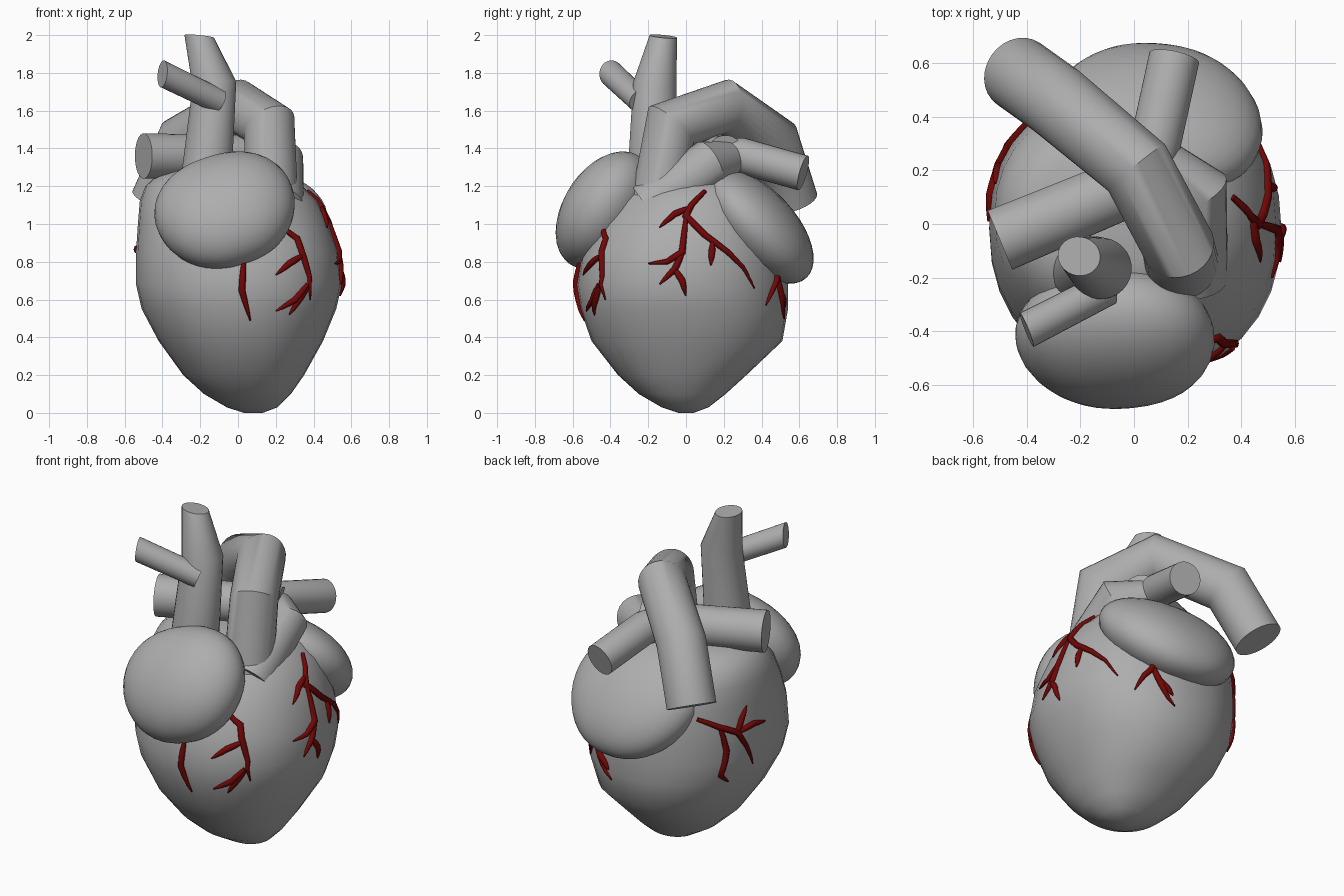
import bpy, bmesh, math
from mathutils import Vector, Euler
from mathutils.bvhtree import BVHTree

if "Cube" in bpy.data.objects:
    bpy.data.objects.remove(bpy.data.objects["Cube"])


def material(name, rgb):
    m = bpy.data.materials.new(name)
    m.diffuse_color = (*rgb, 1)
    m.use_nodes = True
    m.node_tree.nodes["Principled BSDF"].inputs["Base Color"].default_value = m.diffuse_color
    return m


GREY = material("muscle grey", (0.42, 0.42, 0.42))
RED = material("artery red", (0.17, 0.002, 0.002))


def finish(name, bm, mat, angle=40):
    bmesh.ops.recalc_face_normals(bm, faces=bm.faces)
    me = bpy.data.meshes.new(name)
    bm.to_mesh(me)
    bm.free()
    ob = bpy.data.objects.new(name, me)
    bpy.context.collection.objects.link(ob)
    me.materials.append(mat)
    bpy.ops.object.select_all(action='DESELECT')
    ob.select_set(True)
    bpy.context.view_layer.objects.active = ob
    bpy.ops.object.shade_smooth_by_angle(angle=math.radians(angle))
    return ob


def bridge(bm, rings):
    n = len(rings[0])
    for a, b in zip(rings, rings[1:]):
        for i in range(n):
            bm.faces.new((a[i], a[(i + 1) % n], b[(i + 1) % n], b[i]))
    bm.faces.new(rings[0])
    bm.faces.new(rings[-1])


def spow(x, p):
    return math.copysign(abs(x) ** p, x)


def tube(bm, pts, radii, sides=28, end=None):
    """Sweep a circle along a path, with mitred corners and an optional slanted end."""
    pts = [Vector(p) for p in pts]
    dirs = [(b - a).normalized() for a, b in zip(pts, pts[1:])]
    d = dirs[0]
    u = d.orthogonal().normalized()
    v = d.cross(u)
    ring = [u * math.cos(t) + v * math.sin(t)
            for t in (2 * math.pi * i / sides for i in range(sides))]
    rings = []
    for k, p in enumerate(pts):
        d0, d1 = dirs[max(k - 1, 0)], dirs[min(k, len(dirs) - 1)]
        n = (d0 + d1).normalized()
        if end and k == len(pts) - 1:
            n = Vector(end).normalized()
        # slide each point along the incoming segment to the mitre plane
        offs = [o * radii[k] - d0 * (o.dot(n) * radii[k] / max(d0.dot(n), 0.4)) for o in ring]
        rings.append([bm.verts.new(p + o) for o in offs])
        q = d0.rotation_difference(d1)
        ring = [q @ o for o in ring]
    bridge(bm, rings)


def vessel(name, pts, radii, end=None):
    bm = bmesh.new()
    tube(bm, pts, radii, end=end)
    return finish(name, bm, GREY)


def lobe(name, centre, radii, rot, power=1.0, taper=0.0):
    """Rounded chamber; power below 1 squares it along x, taper narrows the bottom."""
    bm = bmesh.new()
    bmesh.ops.create_uvsphere(bm, u_segments=32, v_segments=20, radius=1)
    e = Euler([math.radians(a) for a in rot]).to_matrix()
    for v in bm.verts:
        c = v.co
        x = spow(c.x, power) * (1 + taper * c.z)
        v.co = e @ Vector((x * radii[0], c.y * radii[1], c.z * radii[2])) + Vector(centre)
    return finish(name, bm, GREY, 60)


# Ventricle body: height, left, right, front, back
levels = [
    (0.00, 0.03, 0.13, -0.04, 0.04),
    (0.03, -0.06, 0.21, -0.13, 0.12),
    (0.10, -0.18, 0.28, -0.25, 0.21),
    (0.20, -0.29, 0.35, -0.36, 0.32),
    (0.38, -0.42, 0.45, -0.50, 0.51),
    (0.55, -0.51, 0.52, -0.56, 0.54),
    (0.68, -0.54, 0.55, -0.58, 0.54),
    (0.85, -0.54, 0.53, -0.55, 0.53),
    (1.00, -0.53, 0.48, -0.48, 0.50),
    (1.12, -0.52, 0.42, -0.40, 0.46),
    (1.20, -0.49, 0.34, -0.32, 0.40),
    (1.25, -0.44, 0.25, -0.26, 0.34),
    (1.28, -0.36, 0.10, -0.18, 0.27),
]
bm = bmesh.new()
rings = []
for z, x0, x1, y0, y1 in levels:
    ring = []
    for i in range(32):
        t = 2 * math.pi * i / 32
        ring.append(bm.verts.new(((x0 + x1) / 2 + (x1 - x0) / 2 * spow(math.cos(t), 0.92),
                                  (y0 + y1) / 2 + (y1 - y0) / 2 * spow(math.sin(t), 0.92), z)))
    rings.append(ring)
bridge(bm, rings)
bm.normal_update()
surface = BVHTree.FromBMesh(bm)
finish("ventricles", bm, GREY, 60)

# Atria
lobe("front_atrium", (-0.065, -0.43, 1.07), (0.375, 0.22, 0.33), (-35, -18, 6), 0.88, 0.06)
lobe("back_atrium", (0.07, 0.385, 0.985), (0.41, 0.195, 0.37), (43, 0, -4), 0.9, 0.1)

# Great vessels
vessel("aorta", [(0.18, -0.16, 1.08), (0.165, -0.08, 1.52), (0.01, 0.21, 1.62),
                 (-0.29, 0.46, 1.44), (-0.43, 0.56, 1.12)], [0.14, 0.135, 0.135, 0.14, 0.14])
vessel("vena_cava", [(-0.18, -0.18, 1.1), (-0.125, -0.165, 1.74), (-0.205, -0.12, 1.993)],
       [0.14, 0.115, 0.073], (0.1, 0.1, 1))
vessel("vena_cava_branch", [(-0.10, -0.24, 1.65), (-0.40, -0.395, 1.795)], [0.065, 0.068],
       (-1, -0.4, 0.1))
vessel("pulmonary_trunk", [(0.21, -0.2, 1.08), (0.21, 0.12, 1.31), (0.1, 0.22, 1.34)],
       [0.14, 0.135, 0.1])
vessel("left_pulmonary_artery", [(0.15, 0.21, 1.36), (-0.5, -0.06, 1.36)], [0.11, 0.12])
vessel("right_pulmonary_artery", [(0.04, 0.15, 1.36), (0.08, 0.3, 1.36), (0.15, 0.62, 1.27)],
       [0.095, 0.095, 0.095])


def arteries(name, direction, paths):
    """Lay tapering tubes on the body; points are (across, height)."""
    d = Vector(direction)
    bm = bmesh.new()
    for path in paths:
        flat = []
        for a, b in zip(path, path[1:]):
            flat += [Vector(a).lerp(Vector(b), k / 3) for k in range(3)]
        flat.append(Vector(path[-1]))
        pts = []
        for p in flat:
            start = Vector((p.x, 0, p.y)) if d.y else Vector((0, p.x, p.y))
            hit = surface.ray_cast(start - d * 3, d)
            if hit[0]:
                pts.append(hit[0] + hit[1] * 0.005)
        n = len(pts) - 1
        tube(bm, pts, [0.018 - 0.010 * abs(2 * k / n - 0.8) ** 2 for k in range(n + 1)], 8)
    finish(name, bm, RED, 60)


# Coronary arteries
arteries("front_arteries", (0, 1, 0), [
    [(0.03, 0.80), (0.02, 0.65), (0.065, 0.49)],
    [(0.23, 0.98), (0.31, 0.92), (0.345, 0.82), (0.375, 0.72), (0.38, 0.60)],
    [(0.335, 0.83), (0.27, 0.79), (0.20, 0.73)],
    [(0.365, 0.68), (0.30, 0.60), (0.20, 0.54)],
    [(0.365, 0.67), (0.32, 0.60), (0.27, 0.52)]])
arteries("right_arteries", (-1, 0, 0), [
    [(0.10, 1.17), (0.03, 1.10), (0.0, 1.04), (0.10, 0.94), (0.22, 0.85), (0.30, 0.77), (0.36, 0.66)],
    [(0.14, 0.90), (0.13, 0.78)],
    [(0.01, 1.08), (-0.06, 1.05), (-0.14, 0.98)],
    [(0.0, 1.03), (-0.02, 0.85), (-0.10, 0.80), (-0.20, 0.79)],
    [(-0.02, 0.84), (-0.06, 0.76), (-0.14, 0.68)],
    [(-0.06, 0.76), (-0.02, 0.70), (0.0, 0.62)]])
arteries("back_arteries", (-1, 0, 0), [
    [(0.485, 0.78), (0.475, 0.70), (0.42, 0.57)],
    [(0.48, 0.72), (0.50, 0.62), (0.515, 0.50)],
    [(0.49, 0.66), (0.51, 0.60), (0.52, 0.56)]])
arteries("left_arteries", (1, 0, 0), [
    [(0.40, 0.96), (0.31, 0.90), (0.22, 0.85), (0.16, 0.75), (0.10, 0.62)],
    [(0.22, 0.85), (0.19, 0.92), (0.15, 0.99)],
    [(0.22, 0.85), (0.11, 0.87), (0.01, 0.85)],
    [(0.31, 0.89), (0.28, 0.75), (0.30, 0.60), (0.25, 0.55)]])
